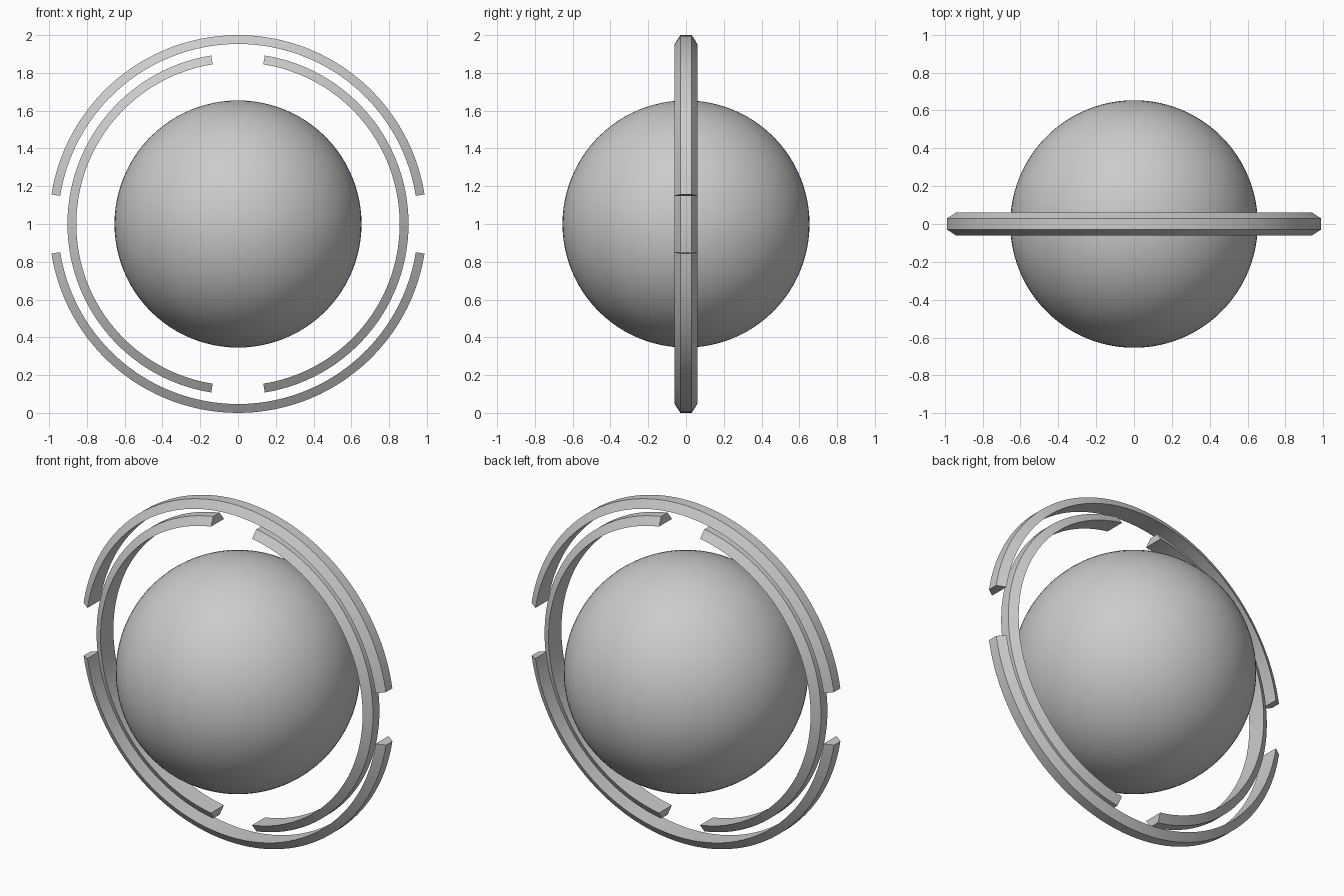
import bpy, bmesh
from math import sin, cos, radians

if "Cube" in bpy.data.objects:
    bpy.data.objects.remove(bpy.data.objects["Cube"])

CENTRE_Z = 1.0
GAP = 9.0        # degrees trimmed from each end of a half ring
STEPS = 56


def finish(bm, name, angle):
    bmesh.ops.recalc_face_normals(bm, faces=bm.faces)
    mesh = bpy.data.meshes.new(name)
    bm.to_mesh(mesh)
    bm.free()
    obj = bpy.data.objects.new(name, mesh)
    bpy.context.collection.objects.link(obj)
    obj.location.z = CENTRE_Z
    bpy.ops.object.select_all(action='DESELECT')
    obj.select_set(True)
    bpy.context.view_layer.objects.active = obj
    bpy.ops.object.shade_smooth_by_angle(angle=radians(angle))
    return obj


def half_ring(name, r_in, r_out, start):
    """Sweep a trapezoid section (wide inside, narrow outside) along an arc."""
    section = [(r_in, -0.06), (r_out, -0.03), (r_out, 0.03), (r_in, 0.06)]
    bm = bmesh.new()
    rows = []
    for i in range(STEPS + 1):
        a = radians(start + GAP + (180 - 2 * GAP) * i / STEPS)
        rows.append([bm.verts.new((r * cos(a), y, r * sin(a))) for r, y in section])
    for p, q in zip(rows, rows[1:]):
        for j in range(4):
            k = (j + 1) % 4
            bm.faces.new((p[j], p[k], q[k], q[j]))
    bm.faces.new(rows[0])
    bm.faces.new(rows[-1])
    finish(bm, name, 25)


# Central ball
ball = bmesh.new()
bmesh.ops.create_uvsphere(ball, u_segments=96, v_segments=48, radius=0.654)
finish(ball, "central_ball", 30)

# Outer ring, split at the left and right
half_ring("outer_ring_top", 0.953, 1.0, 0)
half_ring("outer_ring_bottom", 0.953, 1.0, 180)

# Inner ring, split at the top and bottom
half_ring("inner_ring_left", 0.856, 0.903, 90)
half_ring("inner_ring_right", 0.856, 0.903, 270)
